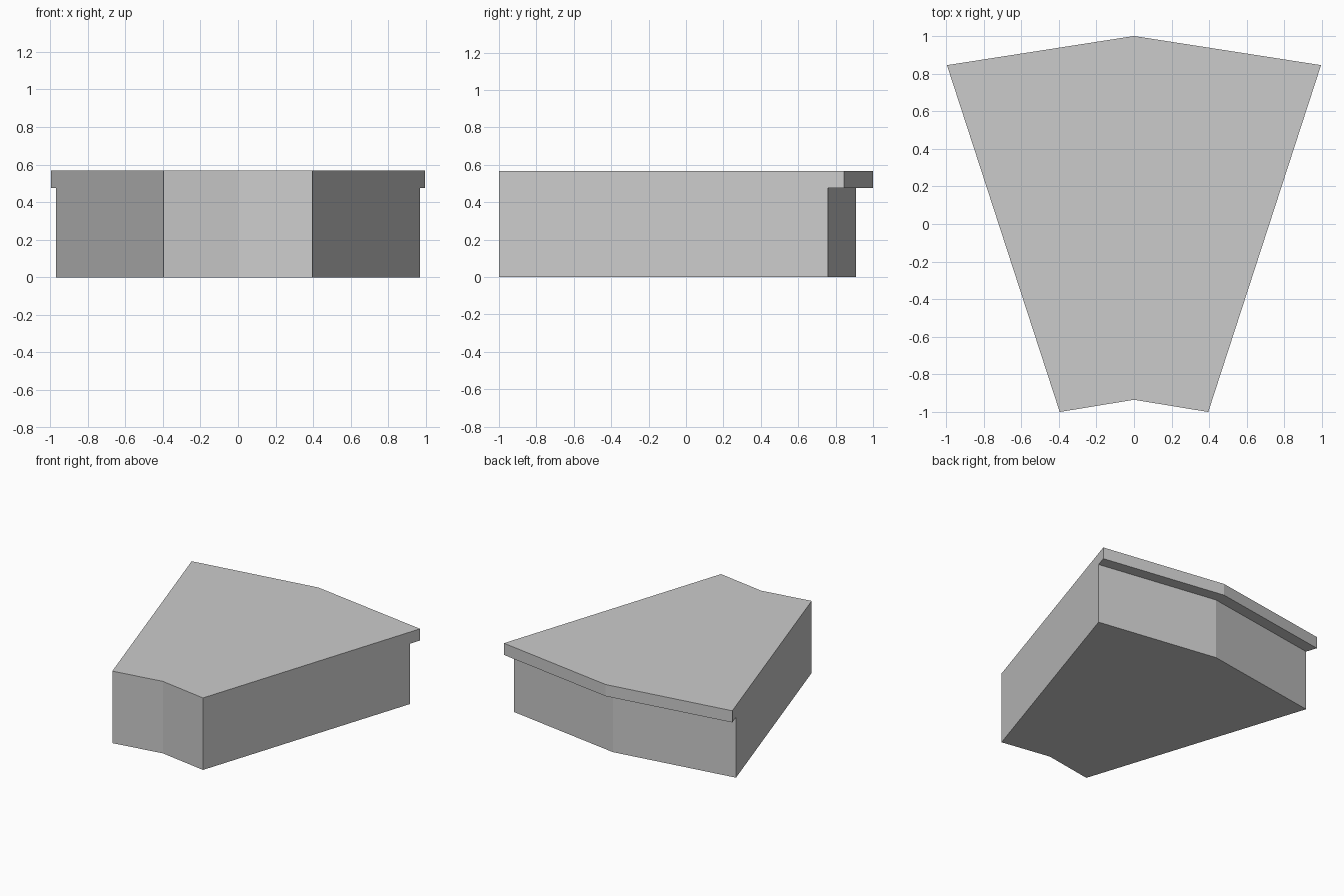
import bpy, bmesh
from mathutils import Vector

if "Cube" in bpy.data.objects:
    bpy.data.objects.remove(bpy.data.objects["Cube"])

BASE_Z, LIP_Z, TOP_Z = 0.0, 0.475, 0.567

# Wedge plan, anticlockwise from the front left corner
plan = [(-0.395, -1.0), (0, -0.935), (0.395, -1.0),
        (0.967, 0.759), (0, 0.91), (-0.967, 0.759)]
# Outer edge of the overhanging back lip
lip = {3: (0.995, 0.845), 4: (0, 1.0), 5: (-0.995, 0.845)}

bm = bmesh.new()
rings = [[bm.verts.new((x, y, z)) for x, y in plan] for z in (BASE_Z, LIP_Z, TOP_Z)]

# Wedge body: floor, top and two bands of walls
bm.faces.new(rings[0][::-1])
bm.faces.new(rings[2])
back = []
for low, high in zip(rings, rings[1:]):
    for i in range(6):
        j = (i + 1) % 6
        face = bm.faces.new((low[i], low[j], high[j], high[i]))
        if low is rings[1] and i in (3, 4):
            back.append(face)

# Back lip: pull the upper back walls outwards
moves = {Vector(plan[i]).to_tuple(4): Vector(p) - Vector(plan[i]) for i, p in lip.items()}
result = bmesh.ops.extrude_face_region(bm, geom=back)
for v in [g for g in result["geom"] if isinstance(g, bmesh.types.BMVert)]:
    v.co += moves[v.co.xy.to_tuple(4)].to_3d()
old = [f for f in back if f.is_valid]
if old:
    bmesh.ops.delete(bm, geom=old, context="FACES")

# Merge the flat top and side pieces
bmesh.ops.dissolve_limit(bm, angle_limit=0.02, verts=bm.verts, edges=bm.edges)
bmesh.ops.recalc_face_normals(bm, faces=bm.faces)

mesh = bpy.data.meshes.new("wedge_block")
bm.to_mesh(mesh)
bm.free()
bpy.context.collection.objects.link(bpy.data.objects.new("wedge_block", mesh))
